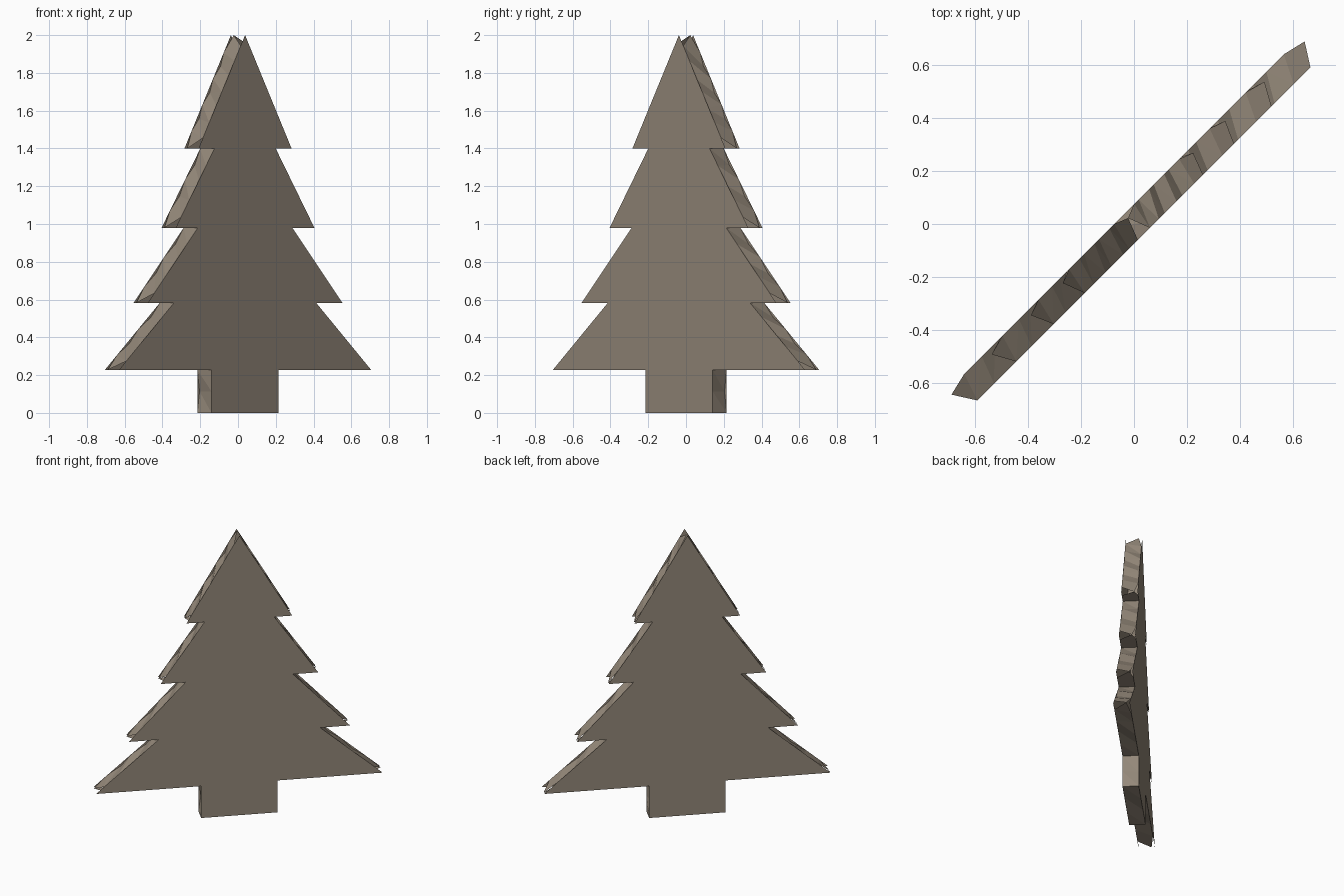
import bpy, bmesh
from mathutils import Vector

if "Cube" in bpy.data.objects:
    bpy.data.objects.remove(bpy.data.objects["Cube"])

HALF = 0.0375          # half thickness measured along x
# right half of the tree outline, bottom to top: (x = y position, z)
RIGHT = [(0.178, 0), (0.178, 0.228), (0.667, 0.228), (0.376, 0.583),
         (0.515, 0.583), (0.25, 0.98), (0.367, 0.98), (0.162, 1.40),
         (0.246, 1.40), (0, 2.0)]
OUTLINE = RIGHT + [(-u, z) for u, z in reversed(RIGHT[:-1])]
TIPS = {p for p in OUTLINE if abs(p[0]) in (0.667, 0.515, 0.367, 0.246, 0)}

bark = bpy.data.materials.new("bark_grey_brown")
bark.diffuse_color = (0.30, 0.25, 0.195, 1)
bark.use_nodes = True
bark.node_tree.nodes["Principled BSDF"].inputs["Base Color"].default_value = bark.diffuse_color


def place(p, side):
    """Turn an outline point into the diagonal slab; side runs from -1 back to 1 front."""
    u, z = p
    return Vector((u + HALF * side, u - HALF * side, z))


def finish(bm, name):
    mesh = bpy.data.meshes.new(name)
    bm.to_mesh(mesh)
    bm.free()
    mesh.materials.append(bark)
    ob = bpy.data.objects.new(name, mesh)
    bpy.context.collection.objects.link(ob)


# flat cut-out faces
for name, side in (("front_panel", 1), ("back_panel", -1)):
    bm = bmesh.new()
    pts = OUTLINE if side > 0 else OUTLINE[::-1]
    face = bm.faces.new([bm.verts.new(place(p, side)) for p in pts])
    face.normal_update()
    bmesh.ops.triangulate(bm, faces=[face])
    finish(bm, name)

# triangulated, slightly uneven rim, with ragged ends where it meets a branch tip
bm = bmesh.new()
for p, q in zip(OUTLINE, OUTLINE[1:] + OUTLINE[:1]):
    a, b = Vector(p), Vector(q)
    length = (b - a).length
    n = max(1, round(length / 0.11))
    inward = Vector((a.y - b.y, b.x - a.x)) / length

    def cut(point, amount):
        return min(amount / length, 0.35) if point in TIPS else 0

    def row(side, amount):
        t0, t1 = cut(p, amount), 1 - cut(q, amount)
        verts = []
        for i in range(n + 1):
            sink = 0.012 if 0 < i < n and (i + (side > 0)) % 2 else 0
            pos = a.lerp(b, t0 + (t1 - t0) * i / n) + inward * sink
            verts.append(bm.verts.new(place(pos, side)))
        return verts

    front, back = row(1, 0.06), row(-1, 0.1)
    for i in range(n):
        bm.faces.new((front[i], back[i], front[i + 1]))
        bm.faces.new((front[i + 1], back[i], back[i + 1]))
    if p in TIPS:
        bm.faces.new((front[0], bm.verts.new(place(p, -0.6)), back[0]))
    if q in TIPS:
        bm.faces.new((front[-1], back[-1], bm.verts.new(place(q, -0.6))))
finish(bm, "tree_rim")
